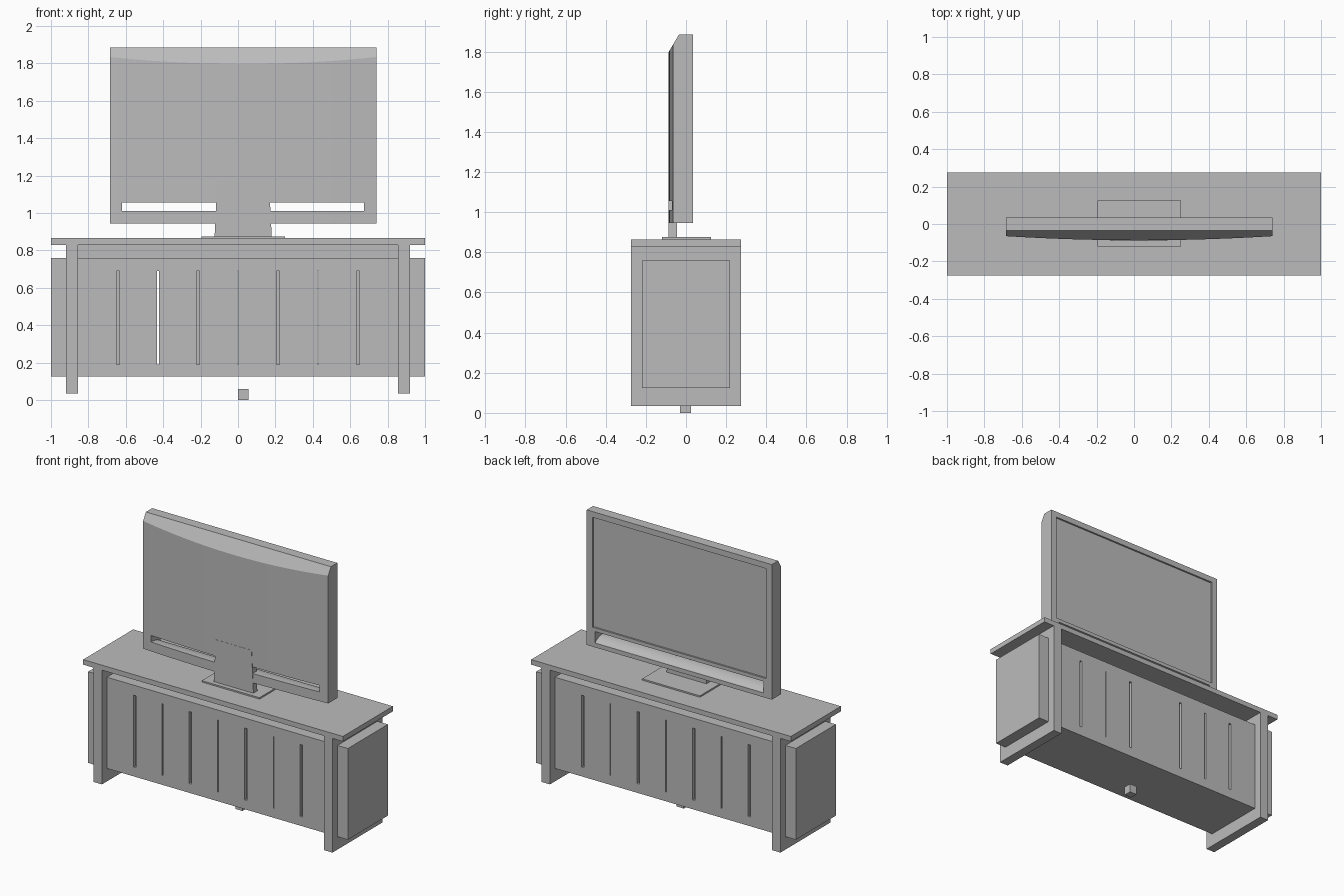
import bpy, bmesh, math
from mathutils import Vector

default = bpy.data.objects.get("Cube")
if default:
    bpy.data.objects.remove(default, do_unlink=True)

grey = bpy.data.materials.new("plain grey")
grey.use_nodes = True
colour = (0.5, 0.5, 0.5, 1)
grey.diffuse_color = colour
grey.node_tree.nodes["Principled BSDF"].inputs["Base Color"].default_value = colour


def finish(name, bm):
    bmesh.ops.recalc_face_normals(bm, faces=bm.faces[:])
    mesh = bpy.data.meshes.new(name)
    bm.to_mesh(mesh)
    bm.free()
    mesh.materials.append(grey)
    obj = bpy.data.objects.new(name, mesh)
    bpy.context.collection.objects.link(obj)
    return obj


def box(name, x, y, z):
    bm = bmesh.new()
    bmesh.ops.create_cube(bm, size=1)
    for v in bm.verts:
        v.co = [lo + (c + 0.5) * (hi - lo) for c, (lo, hi) in zip(v.co, (x, y, z))]
    return finish(name, bm)


def prism(points, direction):
    """Extrude a closed outline along a direction."""
    bm = bmesh.new()
    face = bm.faces.new([bm.verts.new(p) for p in points])
    new = bmesh.ops.extrude_face_region(bm, geom=[face])["geom"]
    bmesh.ops.translate(bm, vec=direction,
                        verts=[g for g in new if isinstance(g, bmesh.types.BMVert)])
    return bm


def cut(target, cutter):
    mod = target.modifiers.new(cutter.name, "BOOLEAN")
    mod.operation = "DIFFERENCE"
    mod.solver = "EXACT"
    mod.object = cutter
    cutter.hide_render = True
    cutter.hide_set(True)
    cutter.display_type = "WIRE"


# Cabinet: top, side panels and side boxes
DEPTH, INNER = (-0.275, 0.275), (-0.22, 0.22)
box("table_top", (-1, 1), DEPTH, (0.83, 0.865))
for side, s in (("left", 1), ("right", -1)):
    box(side + "_side_panel", sorted((s * 0.855, s * 0.92)), DEPTH, (0.035, 0.83))
    box(side + "_side_box", sorted((s * 0.92, s)), INNER, (0.125, 0.76))

# Cabinet body: rails, hidden top support and door columns with gaps between
SPAN = (-0.855, 0.855)
box("bottom_rail", SPAN, INNER, (0.125, 0.19))
box("top_rail", SPAN, INNER, (0.69, 0.76))
box("top_support", SPAN, (-0.05, 0.05), (0.76, 0.83))
start = SPAN[0]
for i in range(1, 8):
    mid = SPAN[0] + i * 1.71 / 8
    wide = i % 2 == 1
    half = 0.009 if wide else (0.005 if i == 2 else 0.002)
    box(f"door_{i}", (start, mid - half), INNER, (0.19, 0.69))
    if wide:
        box(f"door_divider_{i}", (mid - half, mid + half), (-0.2, 0.2), (0.19, 0.69))
    start = mid + half
box("door_8", (start, SPAN[1]), INNER, (0.19, 0.69))

# Small foot below the cabinet
box("centre_foot", (0, 0.055), (-0.03, 0.025), (0, 0.06))

# Television shell: bowed plan outline, extruded up, with a sloped top edge
MID, HALF, BACK = 0.0275, 0.7125, 0.035
outline = [(MID + HALF, BACK, 0.945), (MID - HALF, BACK, 0.945)]
for i in range(25):
    t = i / 12 - 1
    outline.append((MID + HALF * t, -0.087 + 0.022 * t * t, 0.945))
bm = prism(outline, (0, 0, 0.94))
cutting = bmesh.ops.bisect_plane(
    bm, geom=bm.verts[:] + bm.edges[:] + bm.faces[:], dist=1e-5,
    plane_co=(0, -0.035, 1.885), plane_no=Vector((0, -0.085, 0.05)).normalized(),
    clear_outer=True)["geom_cut"]
bmesh.ops.edgeloop_fill(bm, edges=[g for g in cutting if isinstance(g, bmesh.types.BMEdge)])
shell = finish("television_shell", bm)

# Recessed screen and the open slot with a curved floor
cut(shell, box("screen_cutter", (-0.64, 0.695), (0.023, 0.1), (1.08, 1.845)))
slot = [(-0.62, -0.12, 1.01), (-0.62, -0.06, 1.01)]
for i in range(1, 9):
    a = math.radians(i * 75 / 8)
    slot.append((-0.62, -0.06 + 0.1 * math.sin(a), 0.96 + 0.05 * math.cos(a)))
slot += [(-0.62, 0.05, 0.972), (-0.62, 0.05, 1.055), (-0.62, -0.12, 1.055)]
cut(shell, finish("slot_cutter", prism(slot, (1.295, 0, 0))))

# Keep the bowed face smooth and the corners sharp
bpy.ops.object.select_all(action="DESELECT")
shell.select_set(True)
bpy.context.view_layer.objects.active = shell
bpy.ops.object.shade_smooth_by_angle(angle=math.radians(20))

# Stand: tapered neck on a flat base plate
neck = [(MID + x, -0.088, z) for x, z in
        ((-0.153, 0.87), (0.153, 0.87), (0.138, 1.17), (-0.138, 1.17))]
finish("stand_neck", prism(neck, (0, 0.043, 0)))
box("stand_base", (-0.195, 0.25), (-0.12, 0.125), (0.865, 0.875))
